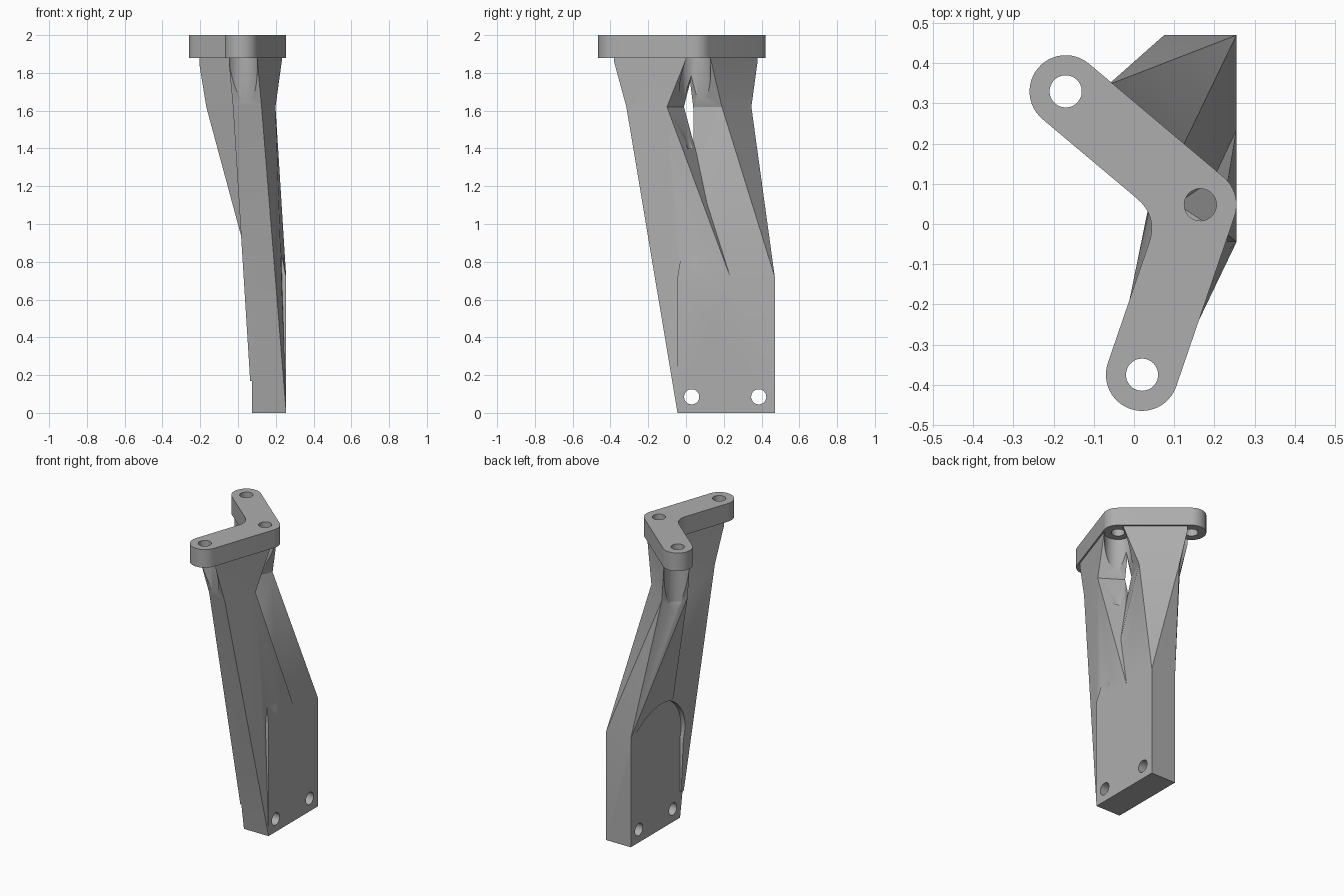
import bpy, bmesh, math
from mathutils import Vector, Matrix

cube = bpy.data.objects.get("Cube")
if cube:
    bpy.data.objects.remove(cube, do_unlink=True)

grey = bpy.data.materials.new("matt_grey")
grey.use_nodes = True
GREY = (0.42, 0.42, 0.42, 1)
grey.diffuse_color = GREY
grey.node_tree.nodes["Principled BSDF"].inputs["Base Color"].default_value = GREY

# Bolt centres of the top plate
A, B, C = Vector((-0.17, 0.33)), Vector((0.165, 0.048)), Vector((0.02, -0.375))
TOP, UNDER, WAIST, SHOULDER = 2.0, 1.88, 1.62, 0.72
X0, X1, Y0, Y1 = 0.075, 0.255, -0.045, 0.47


def make(name, bm):
    bmesh.ops.recalc_face_normals(bm, faces=bm.faces)
    mesh = bpy.data.meshes.new(name)
    bm.to_mesh(mesh)
    bm.free()
    ob = bpy.data.objects.new(name, mesh)
    bpy.context.collection.objects.link(ob)
    mesh.materials.append(grey)
    return ob


def hull(name, points):
    bm = bmesh.new()
    for p in points:
        bm.verts.new(p)
    res = bmesh.ops.convex_hull(bm, input=bm.verts)
    junk = {g for g in res["geom_interior"] + res["geom_unused"]
            if isinstance(g, bmesh.types.BMVert)}
    bmesh.ops.delete(bm, geom=list(junk), context="VERTS")
    return make(name, bm)


def prism(name, outline, z0, z1):
    bm = bmesh.new()
    face = bm.faces.new([bm.verts.new((p[0], p[1], z0)) for p in outline])
    up = bmesh.ops.extrude_face_region(bm, geom=[face])["geom"]
    bmesh.ops.translate(bm, vec=(0, 0, z1 - z0),
                        verts=[g for g in up if isinstance(g, bmesh.types.BMVert)])
    return make(name, bm)


def rod(name, centre, radius, length, axis="Z", r_low=None):
    bm = bmesh.new()
    rot = Matrix.Rotation(math.pi / 2, 4, "Y") if axis == "X" else Matrix()
    bmesh.ops.create_cone(bm, cap_ends=True, segments=48, depth=length,
                          radius1=radius if r_low is None else r_low, radius2=radius,
                          matrix=Matrix.Translation(centre) @ rot)
    return make(name, bm)


def box(name, lo, hi):
    return hull(name, [(x, y, z) for x in (lo[0], hi[0])
                       for y in (lo[1], hi[1]) for z in (lo[2], hi[2])])


def combine(target, tools, operation):
    for tool in tools:
        tool.hide_render = True
        mod = target.modifiers.new("cut", "BOOLEAN")
        mod.operation, mod.object, mod.solver = operation, tool, "EXACT"
        bpy.context.view_layer.update()
        deps = bpy.context.evaluated_depsgraph_get()
        mesh = bpy.data.meshes.new_from_object(target.evaluated_get(deps))
        target.modifiers.clear()
        target.data = mesh
        bpy.data.objects.remove(tool, do_unlink=True)


def smooth(ob):
    bpy.ops.object.select_all(action="DESELECT")
    ob.select_set(True)
    bpy.context.view_layer.objects.active = ob
    bpy.ops.object.shade_smooth_by_angle(angle=math.radians(25))


def arc(centre, start, end, radius=0.09, steps=24):
    return [centre + radius * Vector((math.cos(a), math.sin(a)))
            for a in (math.radians(start + (end - start) * i / steps)
                      for i in range(steps + 1))]


# Top plate: a bent bar with round ends and a softened inner corner
knee = Vector((0.06, 0.019))
p0, p2 = knee + (A - B).normalized() * 0.07, knee + (C - B).normalized() * 0.07
bend = [p0 * (1 - t) ** 2 + knee * 2 * t * (1 - t) + p2 * t * t
        for t in (i / 8 for i in range(9))]
outline = arc(A, 50, 230) + bend + arc(C, 161, 341) + arc(B, -19, 50)
plate = prism("top_plate", outline, UNDER, TOP)
combine(plate, [rod("bolt_hole", (p.x, p.y, TOP), 0.04, 1) for p in (A, B, C)], "DIFFERENCE")
smooth(plate)


def section(end, z, out_sign, far, near_out, near_in, half=0.08):
    """Four corners of a leg below the bar from the bend to one end."""
    d = (end - B).normalized()
    n = Vector((-d.y, d.x)) * out_sign * half
    return [(*(end - d * far + n), z), (*(end - d * far - n), z),
            (*(B + d * near_out + n), z), (*(B + d * near_in - n), z)]


# Lower mounting block with a small sloped corner
block = hull("bracket_body", [(x, y, z) for x in (X0, X1) for y in (Y0, Y1)
                              for z in (0, SHOULDER)] +
             [(0.225, -0.02, 0.87), (0.1, -0.02, 0.87)])

# Front leg, leaning forward from the foot
front_waist = section(C, WAIST, 1, 0.09, 0.13, 0.09)
front_low = hull("front_leg", front_waist + [(X0, Y0, 0), (X1, Y0, 0),
                                             (X1, 0.234, SHOULDER), (X0, 0.234, SHOULDER)])
front_top = hull("front_leg_top", front_waist + section(C, UNDER, 1, 0.015, 0.02, 0.02))

# Rear leg, twisting from the shoulder
rear_waist = section(A, WAIST, -1, 0.07, 0.126, 0.08)
rear_low = hull("rear_leg", rear_waist + [(x, y, SHOULDER) for x in (X0, X1)
                                          for y in (0.05, Y1)])
rear_top = hull("rear_leg_top", rear_waist + section(A, UNDER, -1, 0.015, 0.03, 0.03))
combine(block, [front_low, rear_low, front_top, rear_top], "UNION")

# Bolt clearances under the plate, tapering out at the bottom
cutters = []
for p in (A, B, C):
    cutters.append(rod("clearance", (p.x, p.y, 1.8), 0.083, 0.4))
    cutters.append(rod("clearance_tip", (p.x, p.y, 1.5), 0.083, 0.2, r_low=0.04))

# Arched pocket on the inner side, and the two cross holes in the foot
cutters.append(rod("arch", (X0 - 0.25, 0.2, 0.6), 0.255, 0.5, "X"))
cutters.append(box("pocket", (-0.4, Y0, -0.1), (X0, 0.6, 0.6)))
cutters.append(box("foot_trim", (-0.4, -0.3, -0.1), (X0, 0.6, 0.17)))
cutters += [rod("cross_hole", (0.16, y, 0.085), 0.04, 1, "X") for y in (0.03, 0.385)]
combine(block, cutters, "DIFFERENCE")
smooth(block)
